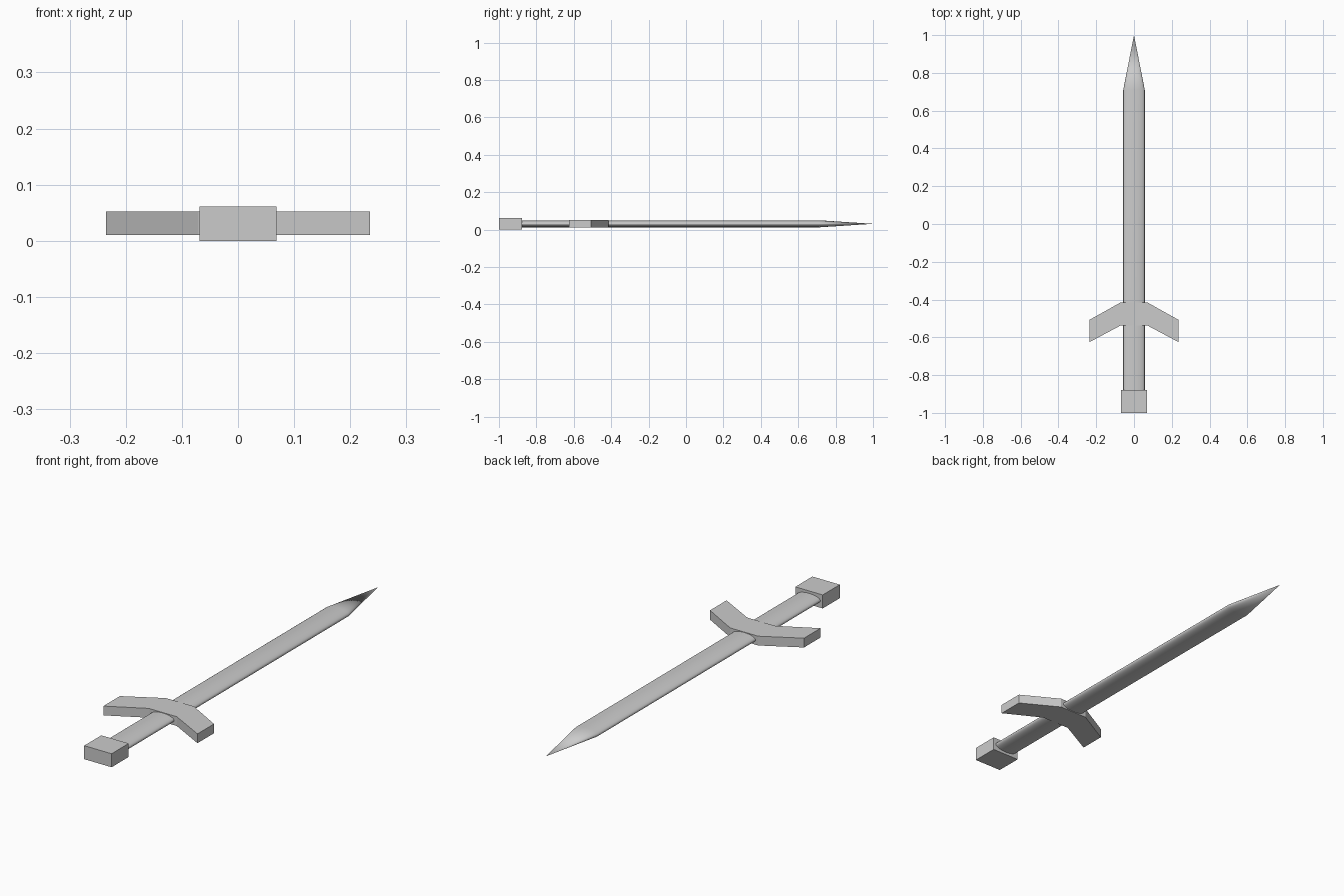
import bpy, bmesh, math

if "Cube" in bpy.data.objects:
    bpy.data.objects.remove(bpy.data.objects["Cube"])

MID_Z = 0.031


def make_object(name, bm, smooth=False):
    bmesh.ops.recalc_face_normals(bm, faces=bm.faces)
    mesh = bpy.data.meshes.new(name)
    bm.to_mesh(mesh)
    bm.free()
    obj = bpy.data.objects.new(name, mesh)
    bpy.context.collection.objects.link(obj)
    if smooth:
        bpy.ops.object.select_all(action='DESELECT')
        obj.select_set(True)
        bpy.context.view_layer.objects.active = obj
        bpy.ops.object.shade_smooth_by_angle(angle=math.radians(35))
    return obj


def oval_bar(name, y_start, y_end, half_w, half_h, tip_y=None, sides=32):
    """Flattened cylinder along y, optionally ending in a point."""
    bm = bmesh.new()
    rings = []
    for y in (y_start, y_end):
        rings.append([bm.verts.new((half_w * math.cos(2 * math.pi * i / sides), y,
                                    MID_Z + half_h * math.sin(2 * math.pi * i / sides)))
                      for i in range(sides)])
    a, b = rings
    tip = bm.verts.new((0, tip_y, MID_Z)) if tip_y is not None else None
    for i in range(sides):
        j = (i + 1) % sides
        bm.faces.new((a[i], a[j], b[j], b[i]))
        if tip:
            bm.faces.new((b[i], b[j], tip))
    bm.faces.new(a)
    if not tip:
        bm.faces.new(b)
    return make_object(name, bm, smooth=True)


# Blade with pointed end, and the grip
oval_bar("blade", -0.48, 0.71, 0.057, 0.019, tip_y=1.0)
oval_bar("grip", -0.90, -0.48, 0.057, 0.019)

# Swept crossguard: mirrored outline, extruded upward
half = [(0.07, -0.415), (0.235, -0.507), (0.235, -0.625), (0.07, -0.537)]
outline = half + [(-x, y) for x, y in reversed(half)]
bm = bmesh.new()
face = bm.faces.new([bm.verts.new((x, y, 0.010)) for x, y in outline])
top = bmesh.ops.extrude_face_region(bm, geom=[face], use_keep_orig=True)["geom"]
bmesh.ops.translate(bm, vec=(0, 0, 0.042),
                    verts=[g for g in top if isinstance(g, bmesh.types.BMVert)])
make_object("crossguard", bm)

# Block pommel
bm = bmesh.new()
bmesh.ops.create_cube(bm, size=1)
bmesh.ops.scale(bm, vec=(0.137, 0.122, 0.061), verts=bm.verts)
bmesh.ops.translate(bm, vec=(0, -0.939, 0.0305), verts=bm.verts)
make_object("pommel", bm)
